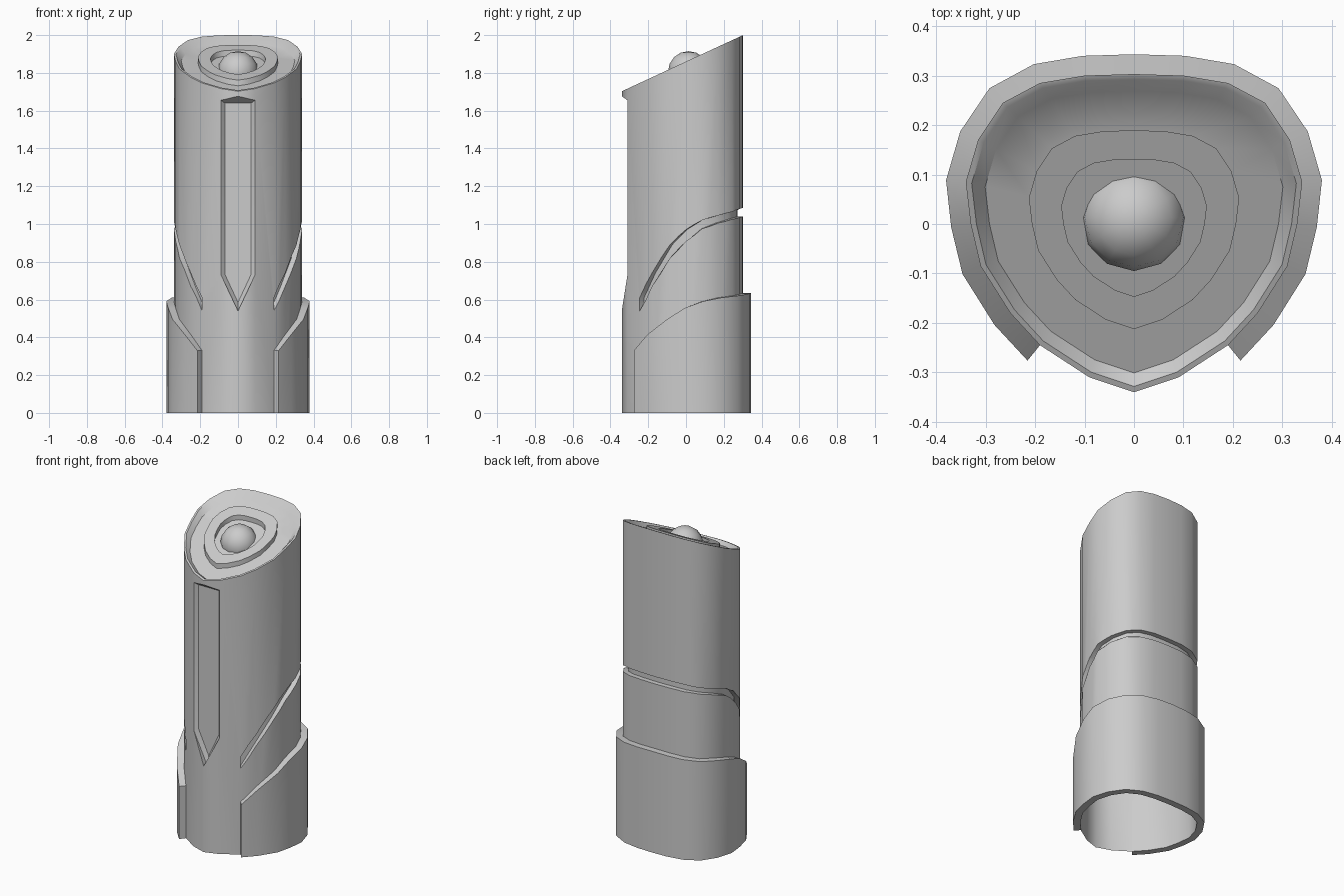
import bpy, bmesh
from math import radians
from mathutils import Vector

if "Cube" in bpy.data.objects:
    bpy.data.objects.remove(bpy.data.objects["Cube"])

grey = bpy.data.materials.new("plain_grey")
grey.use_nodes = True
COLOUR = (0.6, 0.6, 0.6, 1)
grey.diffuse_color = COLOUR
grey.node_tree.nodes["Principled BSDF"].inputs["Base Color"].default_value = COLOUR

# Rounded-triangle cross-section, front tip to back middle, then mirrored
HALF = [(0, -.34), (.09, -.31), (.19, -.245), (.25, -.18), (.31, -.085), (.33, 0),
        (.34, .085), (.315, .17), (.265, .245), (.19, .285), (.1, .3), (0, .303)]
OUTLINE = [Vector(p) for p in HALF + [(-x, y) for x, y in HALF[-2:0:-1]]]
N = len(OUTLINE)


def top_z(y):
    return 1.86 + .463 * y


def offset(i, d):
    """Outline point i pushed outward by d."""
    t = (OUTLINE[(i + 1) % N] - OUTLINE[i - 1]).normalized()
    return OUTLINE[i] + Vector((t.y, -t.x)) * d


def loft(name, loops):
    """Closed solid through loops with equal point counts."""
    bm = bmesh.new()
    rings = [[bm.verts.new(p) for p in loop] for loop in loops]
    for a, b in zip(rings, rings[1:]):
        for i in range(len(a)):
            j = (i + 1) % len(a)
            bm.faces.new((a[i], a[j], b[j], b[i]))
    bm.faces.new(rings[0][::-1])
    bm.faces.new(rings[-1])
    bmesh.ops.recalc_face_normals(bm, faces=bm.faces)
    mesh = bpy.data.meshes.new(name)
    bm.to_mesh(mesh)
    bm.free()
    mesh.materials.append(grey)
    ob = bpy.data.objects.new(name, mesh)
    bpy.context.collection.objects.link(ob)
    return ob


def wrap_band(name, inner, outer, low, high):
    """Band round the back of the outline, heights given from front end to back."""
    low, high = (h + h[-2::-1] for h in (low, high))
    loops = []
    for k, (a, b) in enumerate(zip(low, high)):
        p, q = offset(k + 2, inner), offset(k + 2, outer)
        loops.append([(*p, a), (*q, a), (*q, b), (*p, b)])
    return loft(name, loops)


def smooth(ob, angle=40):
    bpy.ops.object.select_all(action='DESELECT')
    ob.select_set(True)
    bpy.context.view_layer.objects.active = ob
    bpy.ops.object.shade_smooth_by_angle(angle=radians(angle))


# Body with slanted top: rim, recessed floor, raised ring and centre well
TOP_STEPS = [(1, 0), (.965, 0), (.885, -.03), (.625, -.03), (.625, 0), (.43, 0), (.43, -.03)]
loops = [[(p.x, p.y, 0) for p in OUTLINE]]
for s, dz in TOP_STEPS:
    loops.append([(p.x * s, p.y * s, top_z(p.y * s) + dz) for p in OUTLINE])
body = loft("body", loops)

# Cutter for the rising groove round the sides and back
GROOVE_LOW = [.54, .67, .82, .91, .975, 1.005, 1.025, 1.035, 1.04, 1.04]
GROOVE_HIGH = [.61, .74, .89, .97, 1.02, 1.045, 1.065, 1.08, 1.085, 1.085]
wrap_cutter = wrap_band("wrap_groove_cutter", -.03, .04, GROOVE_LOW, GROOVE_HIGH)


# Cutter for the pointed front channel
def channel(y, w, tip, shoulder, top):
    return [(0, y, tip), (w, y, shoulder), (w, y, top), (-w, y, top), (-w, y, shoulder)]


channel_cutter = loft("front_channel_cutter", [
    channel(-.29, .07, .585, .735, 1.64),
    channel(-.31, .09, .54, .73, 1.655),
    channel(-.38, .09, .54, .73, 1.705)])

bpy.context.view_layer.objects.active = body
for cutter in (wrap_cutter, channel_cutter):
    mod = body.modifiers.new("cut", 'BOOLEAN')
    mod.operation = 'DIFFERENCE'
    mod.solver = 'EXACT'
    mod.object = cutter
    bpy.ops.object.modifier_apply(modifier=mod.name)
    bpy.data.objects.remove(cutter)

# Open the underside
bm = bmesh.new()
bm.from_mesh(body.data)
base = [f for f in bm.faces if all(v.co.z < .001 for v in f.verts)]
bmesh.ops.delete(bm, geom=base, context='FACES')
bm.to_mesh(body.data)
bm.free()
smooth(body)

# Lower sleeve with sweeping upper edge
SLEEVE_TOP = [.33, .415, .495, .555, .59, .61, .62, .628, .633, .635]
sleeve = wrap_band("lower_sleeve", -.002, .04, [0] * len(SLEEVE_TOP), SLEEVE_TOP)
smooth(sleeve)

# Round button in the top well
bpy.ops.mesh.primitive_uv_sphere_add(segments=12, ring_count=8, radius=.108,
                                     location=(0, .013, 1.807))
button = bpy.context.object
button.name = "top_button"
button.data.materials.append(grey)
smooth(button, 60)
